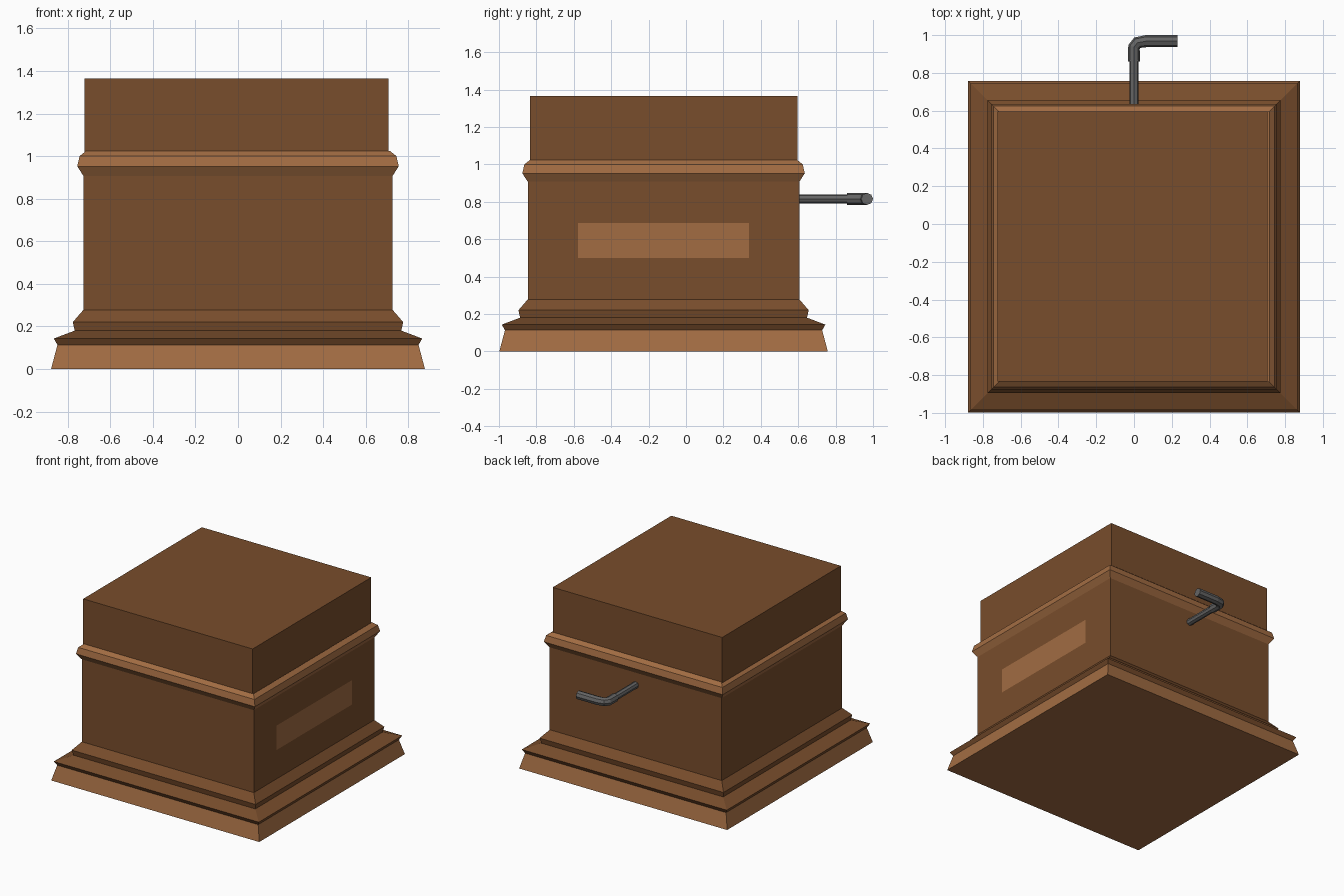
import bpy, bmesh, math

if "Cube" in bpy.data.objects:
    bpy.data.objects.remove(bpy.data.objects["Cube"])

CY = -0.12  # centre of the box in y; the crank fills the rest


def material(name, rgb):
    m = bpy.data.materials.new(name)
    m.diffuse_color = (*rgb, 1)
    m.use_nodes = True
    m.node_tree.nodes["Principled BSDF"].inputs["Base Color"].default_value = m.diffuse_color
    return m


WOOD = material("wood", (0.19, 0.075, 0.025))
LIGHT = material("light_wood", (0.36, 0.15, 0.055))
METAL = material("metal", (0.13, 0.13, 0.13))


def square_loft(name, profile, mat, cx=0, bottom=False, top=False):
    """Stack square rings given as (half size, height)."""
    bm = bmesh.new()
    rings = [[bm.verts.new((cx + sx * h, CY + sy * h, z))
              for sx, sy in ((-1, -1), (1, -1), (1, 1), (-1, 1))]
             for h, z in profile]
    for a, b in zip(rings, rings[1:]):
        for i in range(4):
            j = (i + 1) % 4
            bm.faces.new((a[i], a[j], b[j], b[i]))
    if bottom:
        bm.faces.new(rings[0][::-1])
    if top:
        bm.faces.new(rings[-1])
    me = bpy.data.meshes.new(name)
    bm.to_mesh(me)
    bm.free()
    me.materials.append(mat)
    ob = bpy.data.objects.new(name, me)
    bpy.context.collection.objects.link(ob)


def tube(name, points, radius):
    """Eight-sided capped tube along a path."""
    cu = bpy.data.curves.new(name, 'CURVE')
    cu.dimensions = '3D'
    cu.bevel_depth = radius
    cu.bevel_resolution = 2
    cu.use_fill_caps = True
    sp = cu.splines.new('POLY')
    sp.points.add(len(points) - 1)
    for p, co in zip(sp.points, points):
        p.co = (*co, 1)
    cu.materials.append(METAL)
    sp.use_smooth = False
    bpy.context.collection.objects.link(bpy.data.objects.new(name, cu))


# Flared base and stepped moulding
square_loft("plinth", [(0.878, 0), (0.848, 0.113)], LIGHT, bottom=True)
square_loft("base_moulding", [(0.848, 0.113), (0.865, 0.143), (0.767, 0.18),
                              (0.776, 0.22), (0.726, 0.278)], WOOD)

# Main box, rim moulding and lid
square_loft("body", [(0.726, 0.278), (0.726, 0.907)], WOOD)
square_loft("rim_moulding", [(0.726, 0.907), (0.755, 0.952), (0.744, 1.0),
                             (0.714, 1.024)], LIGHT)
square_loft("lid", [(0.715, 1.0), (0.715, 1.365)], WOOD, cx=-0.007, top=True)

# Flat plaque on the right side
bpy.ops.mesh.primitive_plane_add(size=1, location=(0.728, CY, 0.593),
                                 rotation=(0, math.pi / 2, 0))
plaque = bpy.context.object
plaque.name = "side_plaque"
plaque.scale = (0.186, 0.915, 1)
plaque.data.materials.append(LIGHT)

# Crank on the back: thin shaft and thicker bent handle
Z = 0.815
tube("crank_shaft", [(0, 0.59, Z), (0, 0.88, Z)], 0.025)
tube("crank_handle", [(0, 0.86, Z), (0, 0.937, Z), (0.018, 0.96, Z),
                      (0.065, 0.968, Z), (0.23, 0.968, Z)], 0.032)
